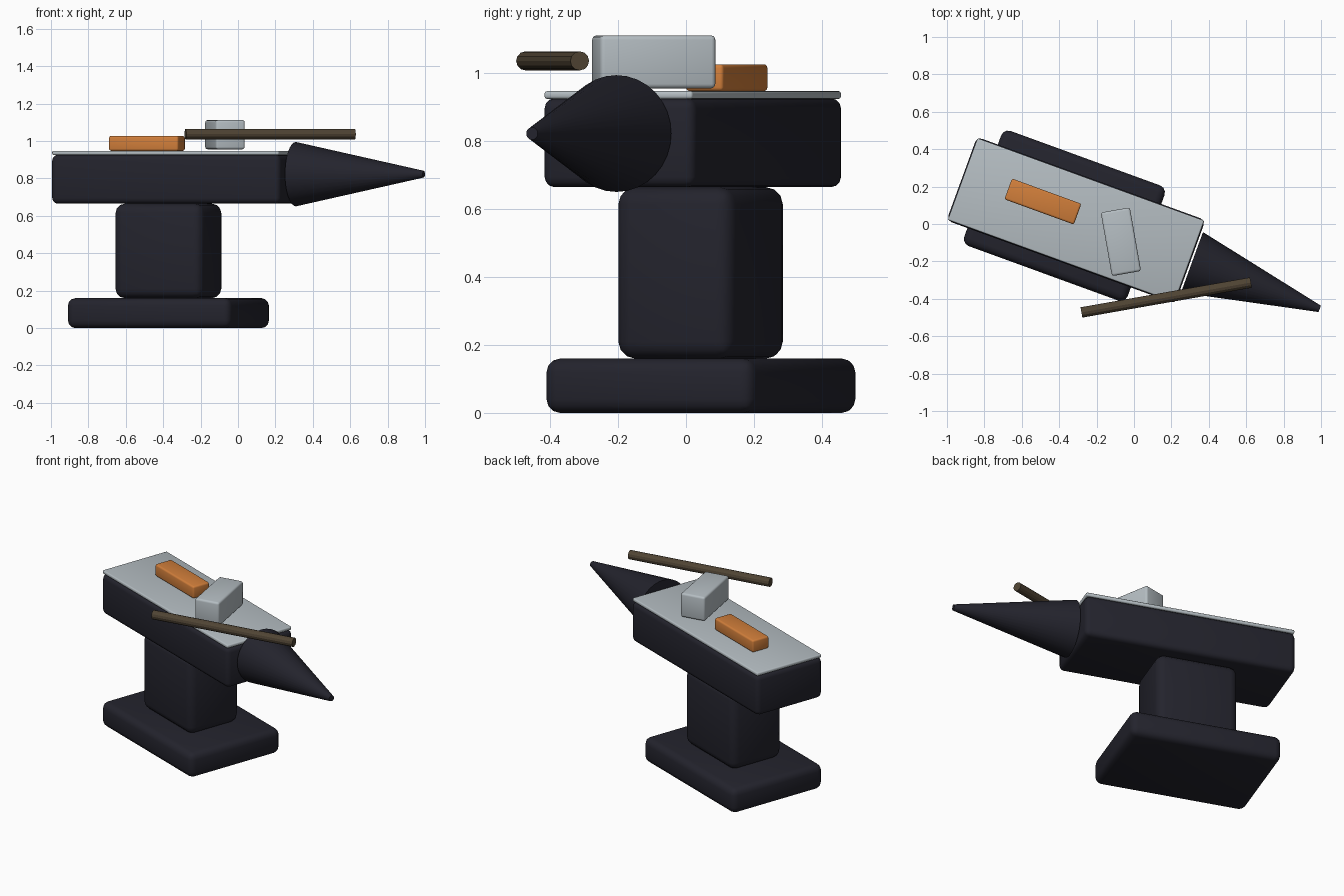
import bpy
from math import radians, cos, sin, pi
from mathutils import Vector

cube = bpy.data.objects.get("Cube")
if cube:
    bpy.data.objects.remove(cube, do_unlink=True)

TURN = radians(-20)        # anvil heading
HAMMER_TURN = radians(10)  # hammer heading
AXIS = Vector((cos(TURN), sin(TURN), 0))


def material(name, color, metallic=0.0, roughness=0.6):
    mat = bpy.data.materials.new(name)
    mat.use_nodes = True
    mat.diffuse_color = (*color, 1)
    bsdf = mat.node_tree.nodes["Principled BSDF"]
    bsdf.inputs["Base Color"].default_value = (*color, 1)
    bsdf.inputs["Roughness"].default_value = roughness
    return mat


def finish(name, mat, smooth=True):
    obj = bpy.context.object
    obj.name = name
    obj.data.name = name
    obj.data.materials.append(mat)
    if smooth:
        bpy.ops.object.shade_smooth_by_angle(angle=radians(35))
    return obj


def rounded_block(name, mat, center, size, z_low, z_high, turn, radius):
    """Box standing between two heights, with rounded edges."""
    bpy.ops.mesh.primitive_cube_add(
        size=1, location=(center[0], center[1], (z_low + z_high) / 2),
        rotation=(0, 0, turn))
    obj = bpy.context.object
    obj.scale = (size[0], size[1], z_high - z_low)
    bpy.ops.object.transform_apply(location=False, rotation=False, scale=True)
    bevel = obj.modifiers.new("rounded edges", 'BEVEL')
    bevel.width = radius
    bevel.segments = 3
    bevel.limit_method = 'ANGLE'
    bpy.ops.object.modifier_apply(modifier=bevel.name)
    return finish(name, mat)


iron = material("dark iron", (0.017, 0.017, 0.026))
steel = material("polished steel", (0.46, 0.51, 0.54))
hot = material("hot orange metal", (0.64, 0.21, 0.043))
wood = material("dark wood", (0.08, 0.058, 0.034))

# Anvil: foot, waist, body and working face
rounded_block("anvil_foot", iron, (-0.372, 0.044), (0.93, 0.655), 0, 0.16, TURN, 0.04)
rounded_block("anvil_waist", iron, (-0.372, 0.043), (0.50, 0.365), 0.16, 0.665, TURN, 0.05)
rounded_block("anvil_body", iron, (-0.31, 0.02), (1.30, 0.475), 0.665, 0.927, TURN, 0.03)
rounded_block("anvil_face", steel, (-0.31, 0.02), (1.29, 0.465), 0.925, 0.948, TURN, 0.008)

# Horn tapering away from the end of the body
horn_length = 0.727
horn_start = Vector((0.31, -0.205, 0.823))
bpy.ops.mesh.primitive_cone_add(
    vertices=32, radius1=0.172, radius2=0.018, depth=horn_length,
    location=horn_start + AXIS * horn_length / 2, rotation=(0, pi / 2, TURN))
finish("anvil_horn", iron)

# Glowing ingot resting on the face
rounded_block("hot_ingot", hot, (-0.487, 0.12), (0.395, 0.118), 0.948, 1.027, TURN, 0.011)

# Hammer: head and handle
rounded_block("hammer_head", steel, (-0.07, -0.095), (0.158, 0.345), 0.956, 1.112,
              HAMMER_TURN, 0.013)
bpy.ops.mesh.primitive_cylinder_add(
    vertices=12, radius=0.028, depth=0.92, location=(0.172, -0.393, 1.037),
    rotation=(0, pi / 2, HAMMER_TURN))
finish("hammer_handle", wood, smooth=False)
